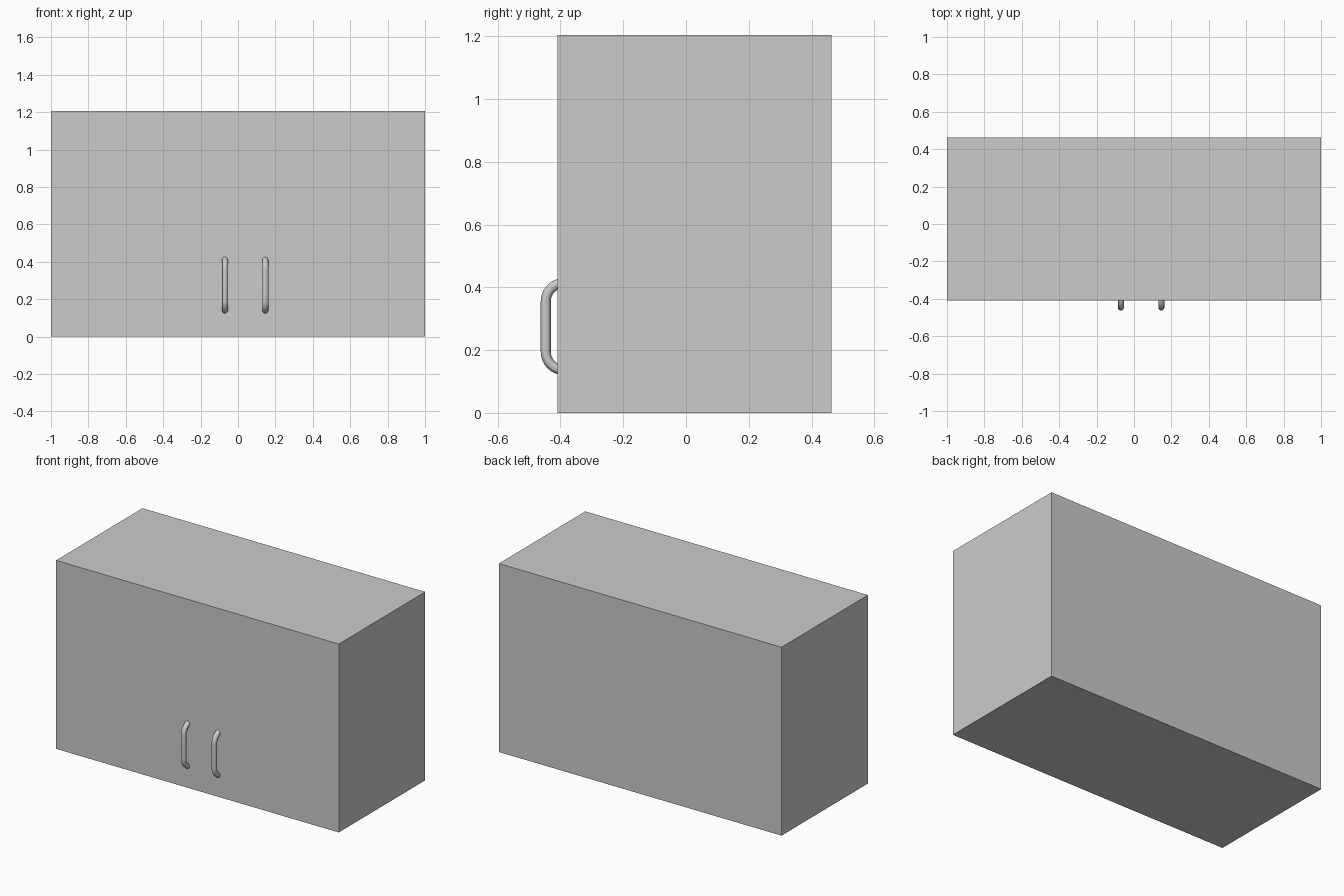
import bpy
from math import sin, cos, pi

if "Cube" in bpy.data.objects:
    bpy.data.objects.remove(bpy.data.objects["Cube"])

FRONT, BACK, HEIGHT = -0.41, 0.463, 1.205


def box(name, lo, hi):
    bpy.ops.mesh.primitive_cube_add(size=1, location=[(a + b) / 2 for a, b in zip(lo, hi)])
    ob = bpy.context.object
    ob.name = name
    ob.scale = [b - a for a, b in zip(lo, hi)]
    bpy.ops.object.transform_apply(location=False, rotation=False, scale=True)
    return ob


def handle(name, x, z=0.275, half=0.08, bend=0.059, r=0.016):
    # Round bar with a quarter bend at each end running into the front
    yc = -0.463 + r + bend
    steps = 8
    arc = [(yc - bend * sin(i / steps * pi / 2), half + bend * cos(i / steps * pi / 2))
           for i in range(steps + 1)]
    path = [(y, z + h) for y, h in arc] + [(y, z - h) for y, h in reversed(arc)]
    cu = bpy.data.curves.new(name, 'CURVE')
    cu.dimensions = '3D'
    cu.bevel_depth = r
    cu.bevel_resolution = 4
    cu.use_fill_caps = True
    sp = cu.splines.new('POLY')
    sp.points.add(len(path) - 1)
    for p, (y, h) in zip(sp.points, path):
        p.co = (x, y, h, 1)
    ob = bpy.data.objects.new(name, cu)
    bpy.context.collection.objects.link(ob)
    bpy.ops.object.select_all(action='DESELECT')
    ob.select_set(True)
    bpy.context.view_layer.objects.active = ob
    bpy.ops.object.convert(target='MESH')
    bpy.ops.object.shade_smooth_by_angle()


# Closed cabinet with a flush front
box("cabinet_body", (-1, FRONT, 0), (1, BACK, HEIGHT))

# Pair of door handles
handle("left_handle", -0.07)
handle("right_handle", 0.146)
